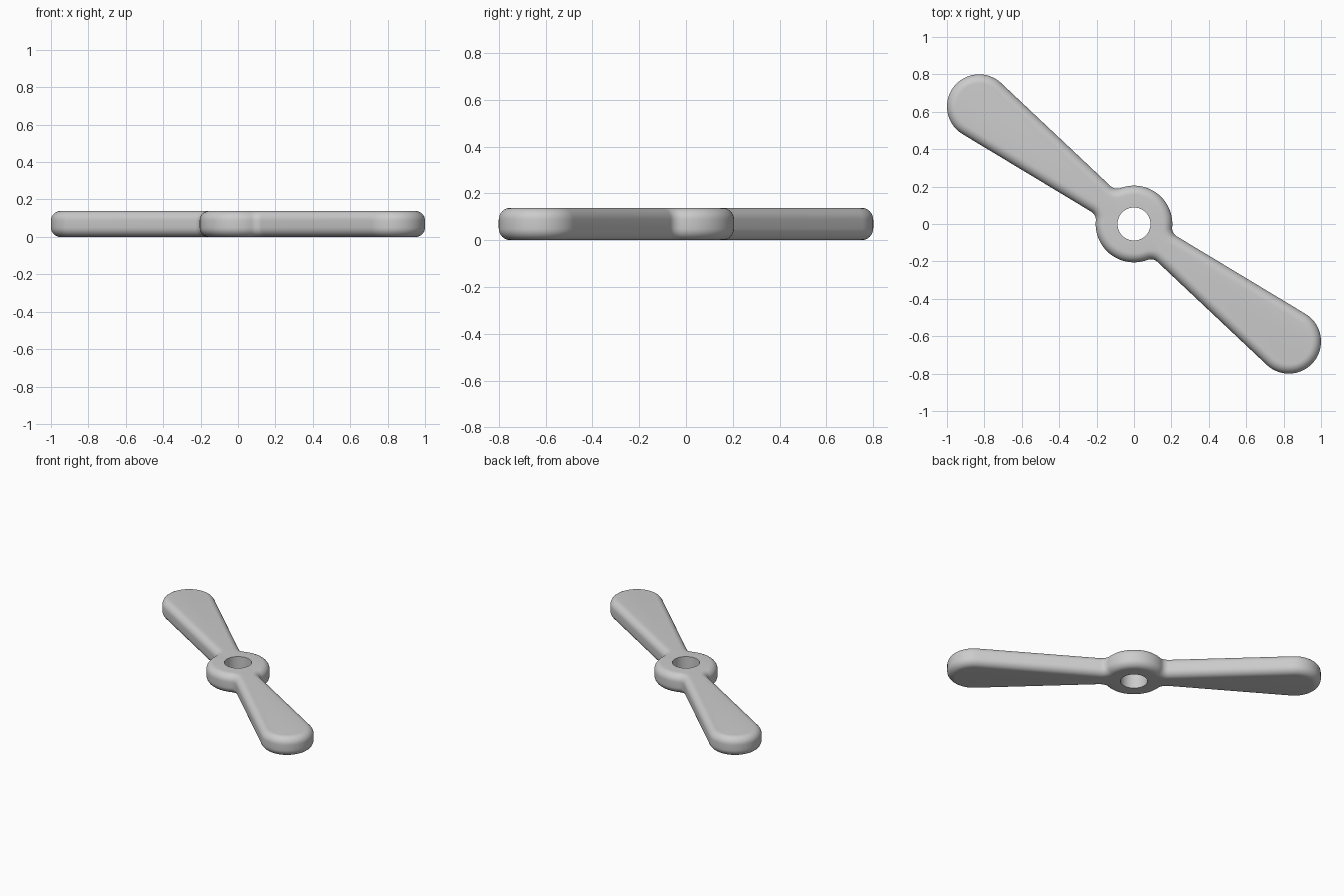
import bpy, bmesh
from math import sin, cos, atan2, hypot, sqrt, pi, radians

if "Cube" in bpy.data.objects:
    bpy.data.objects.remove(bpy.data.objects["Cube"])

HEIGHT, ROUND = 0.138, 0.05         # thickness and edge rounding
HUB, HOLE, FILLET = 0.205, 0.088, 0.05
TIP = 0.172                         # blade tip radius
TX, TY = 0.828, -0.628              # blade tip centre
TAPER = radians(6.1)                # blade half angle
reach, heading = hypot(TX, TY), atan2(TY, TX)

# Fillet centre between blade edge and hub, in blade-aligned coordinates
edge = TIP - reach * sin(TAPER) + FILLET
along = sqrt((HUB + FILLET) ** 2 - edge ** 2)
fx = along * cos(TAPER) - edge * sin(TAPER)
fy = along * sin(TAPER) + edge * cos(TAPER)
fa = atan2(fy, fx)
ea = pi / 2 + TAPER


def arc(cx, cy, r, a0, a1, n):
    """Outline samples: (x, y, normal angle); negative r is concave."""
    angles = [a0 + (a1 - a0) * i / n for i in range(n + 1)]
    return [(cx + r * cos(a), cy + r * sin(a), a) for a in angles]


# Half outline: fillet, blade tip, fillet, hub side
half = (arc(fx, -fy, -FILLET, -fa, -ea, 8)
        + arc(reach, 0, TIP, -ea, ea, 40)
        + arc(fx, fy, -FILLET, ea, fa, 8)
        + arc(0, 0, HUB, fa, 2 * pi / 2 - fa, 32)[1:-1])
outline = []
for turn in (heading, heading + pi):
    c, s = cos(turn), sin(turn)
    outline += [(x * c - y * s, x * s + y * c, a + turn) for x, y, a in half]

# Rounded edge profile: (inset, height)
STEPS = 8
quarter = [i * pi / 2 / STEPS for i in range(STEPS + 1)]
profile = [(ROUND * (1 - sin(q)), ROUND * (1 - cos(q))) for q in quarter]
profile += [(d, HEIGHT - z) for d, z in reversed(profile)]

bm = bmesh.new()
rings = [[bm.verts.new((x - d * cos(a), y - d * sin(a), z)) for x, y, a in outline]
         for d, z in profile]


def hole_ring(source):
    """Project a cap outline radially onto the shaft hole."""
    ring = []
    for v in source:
        k = HOLE / hypot(v.co.x, v.co.y)
        ring.append(bm.verts.new((v.co.x * k, v.co.y * k, v.co.z)))
    return ring


# Top cap, hole wall and bottom cap close the section
rings += [hole_ring(rings[-1]), hole_ring(rings[0])]
n = len(outline)
for k, ring in enumerate(rings):
    nxt = rings[(k + 1) % len(rings)]
    for i in range(n):
        j = (i + 1) % n
        bm.faces.new((ring[i], ring[j], nxt[j], nxt[i]))
bmesh.ops.recalc_face_normals(bm, faces=bm.faces)

mesh = bpy.data.meshes.new("propeller")
bm.to_mesh(mesh)
bm.free()
propeller = bpy.data.objects.new("propeller", mesh)
bpy.context.collection.objects.link(propeller)
bpy.context.view_layer.objects.active = propeller
propeller.select_set(True)
bpy.ops.object.shade_smooth_by_angle(angle=radians(35))
